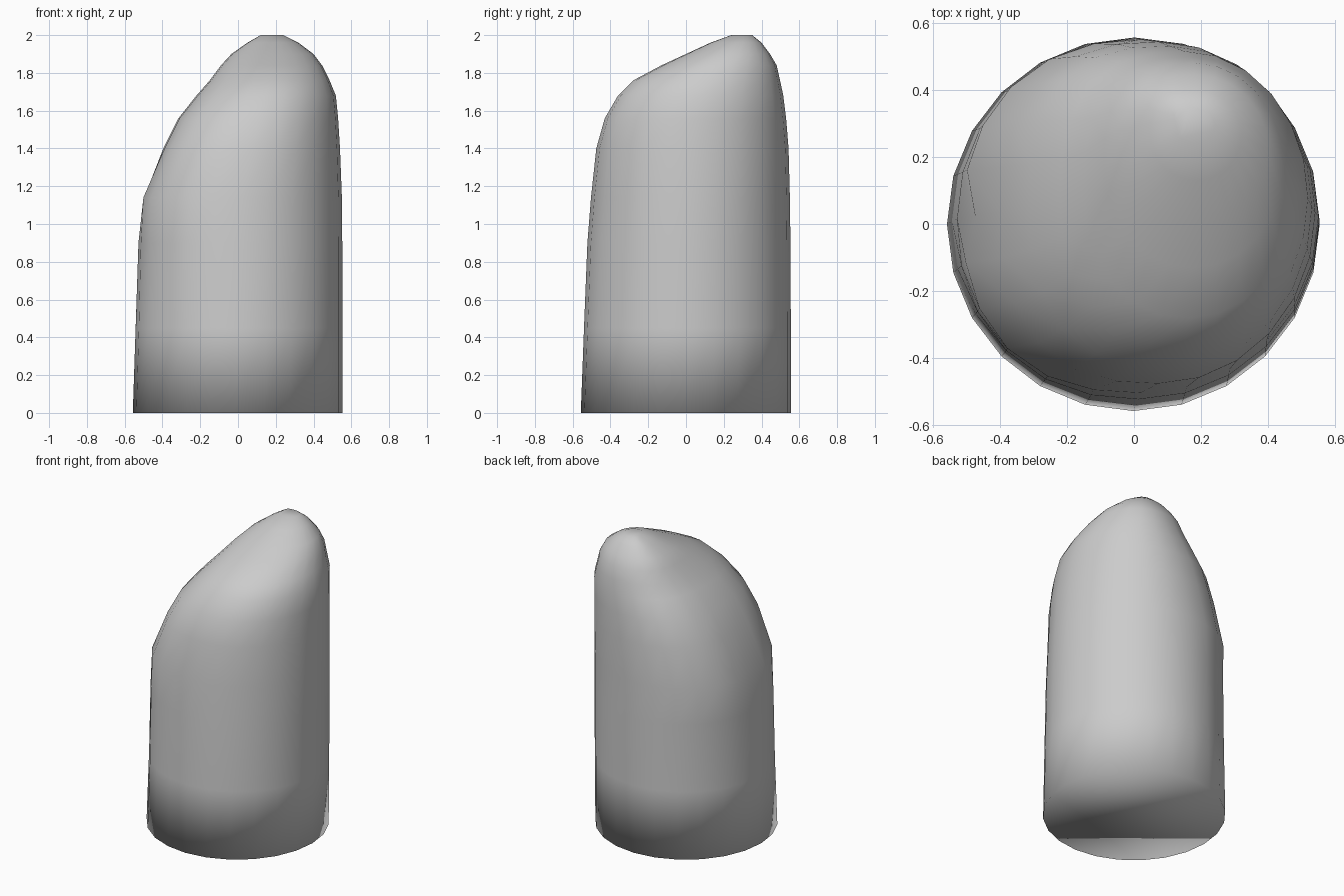
import bpy, bmesh, math

if "Cube" in bpy.data.objects:
    bpy.data.objects.remove(bpy.data.objects["Cube"])

SIDES = 24

# Cross-sections: z, x min, x max, y min, y max,
# then squareness of the back-left and front-left corners (2 = round)
RINGS = [
    (0.00, -0.557, 0.553, -0.557, 0.555, 2.0, 2.0),
    (0.45, -0.542, 0.553, -0.540, 0.555, 2.0, 2.05),
    (0.90, -0.527, 0.552, -0.522, 0.553, 2.05, 2.2),
    (1.14, -0.510, 0.550, -0.503, 0.550, 2.2, 2.4),
    (1.40, -0.395, 0.540, -0.475, 0.543, 2.5, 2.55),
    (1.56, -0.315, 0.530, -0.430, 0.530, 2.7, 2.45),
    (1.68, -0.220, 0.518, -0.360, 0.515, 2.6, 2.3),
    (1.76, -0.150, 0.485, -0.280, 0.498, 2.6, 2.2),
    (1.84, -0.090, 0.445, -0.130, 0.480, 2.6, 2.1),
    (1.90, -0.035, 0.400, 0.000, 0.445, 2.7, 2.0),
    (1.96, 0.050, 0.320, 0.130, 0.400, 3.0, 2.0),
    (2.00, 0.120, 0.240, 0.240, 0.350, 4.0, 2.0),
]


def ring_points(z, x0, x1, y0, y1, back_left, front_left):
    """Ellipse filling the given extents, squared off on the left corners."""
    points = []
    for i in range(SIDES):
        a = 2 * math.pi * i / SIDES
        c, s = math.cos(a), math.sin(a)
        power = 2.0 if c > 0 else (back_left if s > 0 else front_left)
        r = (abs(c) ** power + abs(s) ** power) ** (-1 / power)
        # Shallow notch on the left flank
        if i == SIDES // 2 and 1.1 < z < 1.2:
            r *= 0.93
        points.append(((x0 + x1) / 2 + r * c * (x1 - x0) / 2,
                       (y0 + y1) / 2 + r * s * (y1 - y0) / 2, z))
    return points


# Stone pillar with a slanted, rounded top
bm = bmesh.new()
loops = [[bm.verts.new(p) for p in ring_points(*ring)] for ring in RINGS]
for low, high in zip(loops, loops[1:]):
    for i in range(SIDES):
        j = (i + 1) % SIDES
        bm.faces.new((low[i], low[j], high[j], high[i]))
bm.faces.new(list(reversed(loops[0])))
bm.faces.new(loops[-1])

# Smooth all over, including the base rim
for face in bm.faces:
    face.smooth = True

mesh = bpy.data.meshes.new("stone_pillar")
bm.to_mesh(mesh)
bm.free()
pillar = bpy.data.objects.new("stone_pillar", mesh)
bpy.context.collection.objects.link(pillar)
